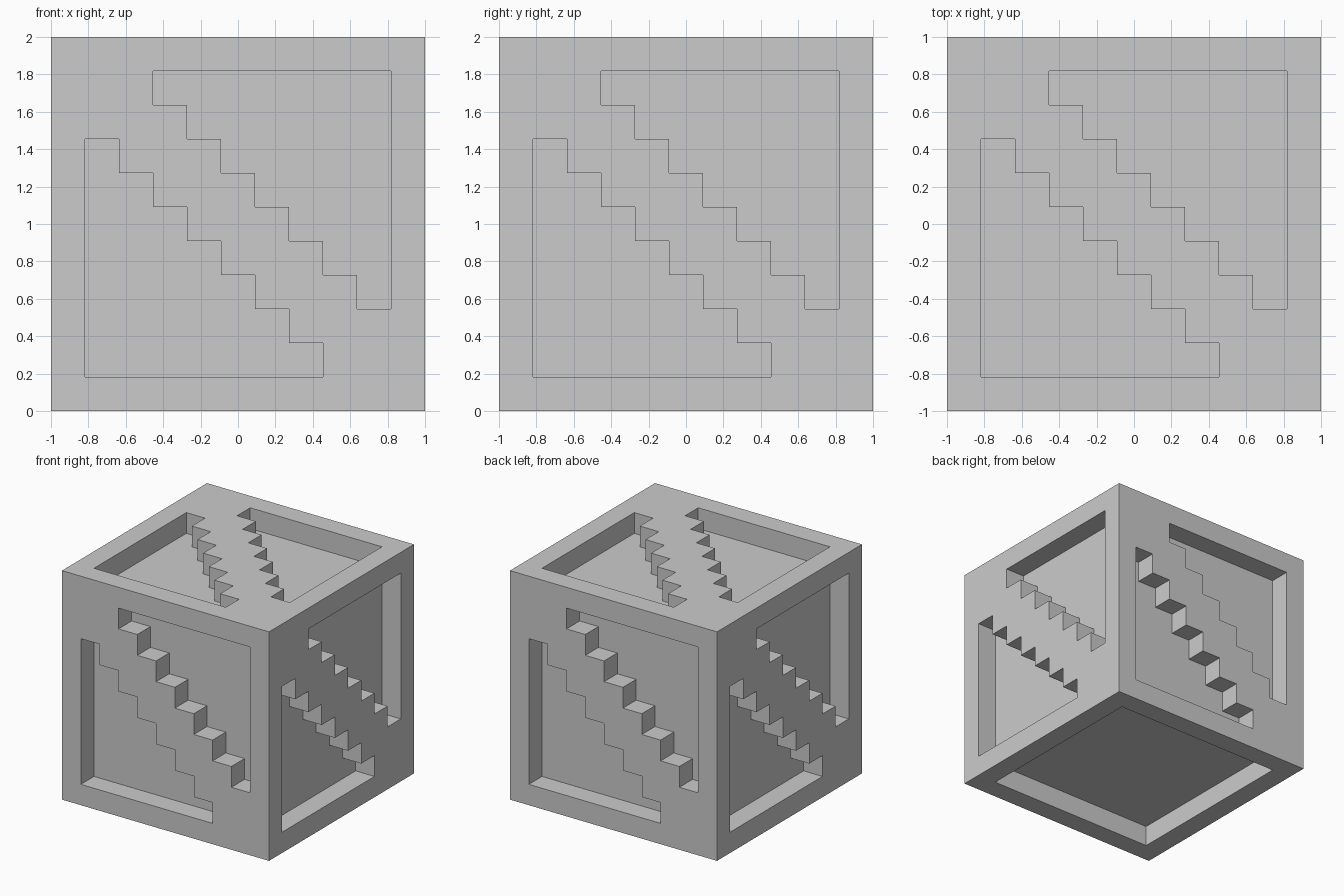
import bpy, bmesh
from math import pi
from mathutils import Matrix, Vector

if "Cube" in bpy.data.objects:
    bpy.data.objects.remove(bpy.data.objects["Cube"])

N = 11                 # the cube is 11 units wide; border and recess are 1 unit
U = 2 / N

# Stepped pocket (counter-clockwise) and its half-turn twin, in units
upper = [(10, 10), (3, 10)]
for i in range(3, 10):
    upper += [(i, 12 - i), (i + 1, 12 - i)]
lower = [(N - u, N - v) for u, v in upper]
square = [(1, 1), (10, 1), (10, 10), (1, 10)]
outline = [(0, 0), (N, 0), (N, N), (0, N)]

bm = bmesh.new()


def add_side(rot, pockets):
    """One cube side: outer face with holes, plus pocket walls and floors."""
    def ring(points, z):
        return [bm.verts.new(rot @ Vector((u * U - 1, v * U - 1, z)))
                for u, v in points]

    def loop_edges(vs):
        return [bm.edges.new((vs[i - 1], vs[i])) for i in range(len(vs))]

    normal = rot @ Vector((0, 0, 1))
    edges = loop_edges(ring(outline, 1))
    rims = [ring(p, 1) for p in pockets]
    for rim in rims:
        edges += loop_edges(rim)

    # Outer face around the pockets
    fill = bmesh.ops.triangle_fill(bm, edges=edges, use_beauty=True, normal=normal)
    for f in fill["geom"]:
        if isinstance(f, bmesh.types.BMFace):
            f.normal_update()
            if f.normal.dot(normal) < 0:
                f.normal_flip()

    # Recessed floors and walls
    for rim, points in zip(rims, pockets):
        floor = ring(points, 1 - U)
        bm.faces.new(floor)
        for i in range(len(rim)):
            bm.faces.new((rim[i - 1], rim[i], floor[i], floor[i - 1]))


# Top, four upright sides, plain square recess underneath
add_side(Matrix.Identity(3), [upper, lower])
for k in range(4):
    add_side(Matrix.Rotation(k * pi / 2, 3, 'Z') @ Matrix.Rotation(pi / 2, 3, 'X'),
             [upper, lower])
add_side(Matrix.Rotation(pi, 3, 'X'), [square])

# Join the sides at the cube's corners and stand it on z = 0
corners = [v for v in bm.verts if min(abs(c) for c in v.co) > 0.999]
bmesh.ops.remove_doubles(bm, verts=corners, dist=0.001)
bmesh.ops.translate(bm, verts=bm.verts, vec=(0, 0, 1))

mesh = bpy.data.meshes.new("crate")
bm.to_mesh(mesh)
bm.free()
bpy.context.collection.objects.link(bpy.data.objects.new("crate", mesh))
